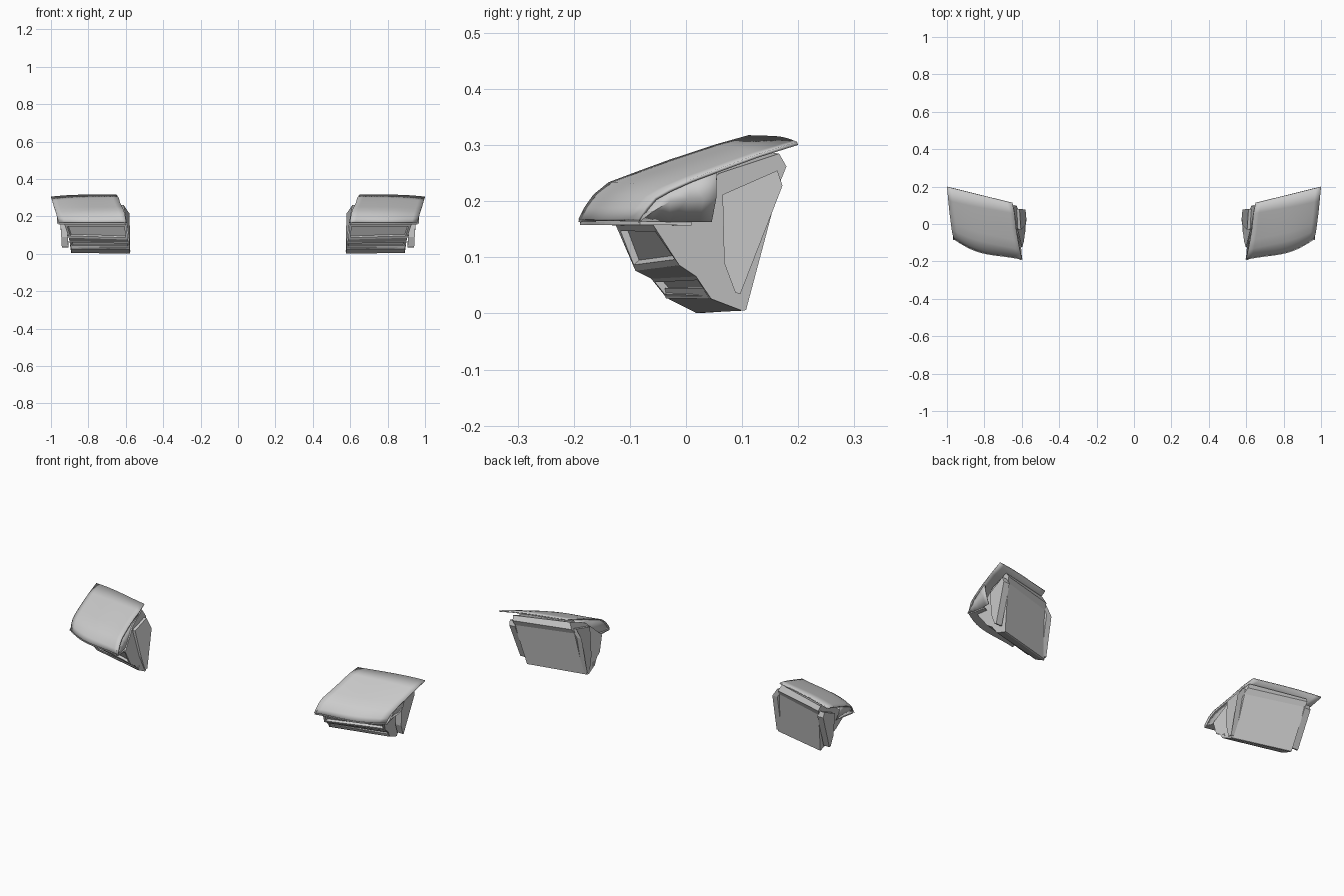
import bpy, bmesh, math
from mathutils import Vector

if "Cube" in bpy.data.objects:
    bpy.data.objects.remove(bpy.data.objects["Cube"])


def make(name, verts, faces, thick=0.0, smooth=False, close=False, recess=()):
    """Mesh object mirrored to both sides of x = 0."""
    bm = bmesh.new()
    vs = [bm.verts.new(v) for v in verts]
    fs = [bm.faces.new([vs[i] for i in f]) for f in faces]
    if close:
        bmesh.ops.recalc_face_normals(bm, faces=bm.faces)
    for index, rim, depth in recess:
        bmesh.ops.inset_region(bm, faces=[fs[index]], thickness=rim, use_even_offset=True)
        bmesh.ops.inset_region(bm, faces=[fs[index]], thickness=0.004, depth=-depth)
    me = bpy.data.meshes.new(name)
    bm.to_mesh(me)
    bm.free()
    ob = bpy.data.objects.new(name, me)
    bpy.context.collection.objects.link(ob)
    if thick:
        s = ob.modifiers.new("thickness", 'SOLIDIFY')
        s.thickness, s.offset = thick, -1
    ob.modifiers.new("other_side", 'MIRROR')
    if smooth:
        bpy.context.view_layer.objects.active = ob
        ob.select_set(True)
        bpy.ops.object.shade_smooth_by_angle(angle=math.radians(35))
        ob.select_set(False)
    return ob


def grid_faces(rows, cols):
    return [(r * cols + c, r * cols + c + 1, (r + 1) * cols + c + 1, (r + 1) * cols + c)
            for r in range(rows - 1) for c in range(cols - 1)]


def loft(name, a, b, **kw):
    """Closed solid between two matching end profiles."""
    n = len(a)
    faces = [(i, (i + 1) % n, n + (i + 1) % n, n + i) for i in range(n)]
    faces += [tuple(range(n)), tuple(range(n, 2 * n))]
    return make(name, a + b, faces, close=True, **kw)


# Curved cover: swept between its inner and outer edge curves, front to back
inner_edge = [(.598, -.192, .168), (.601, -.182, .188), (.605, -.165, .212), (.611, -.138, .234),
              (.620, -.09, .252), (.630, -.03, .274), (.639, .055, .302), (.650, .112, .318)]
outer_edge = [(.960, -.085, .168), (.965, -.072, .188), (.970, -.056, .207), (.975, -.03, .222),
              (.980, .01, .240), (.986, .055, .257), (.993, .125, .283), (1.0, .198, .306)]
COLS = 13


def cover_point(row, u):
    p = Vector(inner_edge[row]).lerp(Vector(outer_edge[row]), u)
    bulge = math.sin(math.pi * u ** 1.5)
    p.y -= .028 * bulge * (1 - row / 7)
    p.z += .005 * bulge * min(1, row / 3)
    return p


verts = [cover_point(r, c / (COLS - 1)) for r in range(8) for c in range(COLS)]
make("cover", verts, grid_faces(8, COLS), thick=.006, smooth=True)

# Flat trim rim under the cover's front edge
front = [cover_point(0, c / 12) + Vector((0, .003, -.004)) for c in range(13)]
back = [Vector((.605 + .335 * c / 12, -.11 + .12 * c / 12, .163)) for c in range(13)]
make("front_rim", front + back, grid_faces(2, 13), thick=.006)

# Side skirts hanging below the cover
top = [Vector(p) + Vector((-.008, 0, -.004)) for p in outer_edge[:6]]
low_y = [-.083, -.06, -.03, 0, .025, .046]
mid = [Vector((.968, y - .002 + i * .002, min(.205, t.z - .003)))
       for i, (y, t) in enumerate(zip(low_y, top))]
low = [Vector((.945, y, .163)) for y in low_y]
make("outer_skirt", low + mid + top, grid_faces(3, 6), thick=.004, smooth=True)
top = [Vector(p) + Vector((.006, 0, -.004)) for p in inner_edge[:7]]
low = [Vector((.602 + .003 * i, -.185 + .034 * i, .163 + .003 * i)) for i in range(7)]
make("inner_skirt", top + low, grid_faces(2, 7), thick=.004, smooth=True)

# Lamp housing: skewed wedge with recessed lamp window and lower slot
inner = [(.598, -.125, .157), (.588, -.09, .076), (.585, -.062, .062), (.580, -.035, .028),
         (.578, .018, .001), (.582, .030, .001), (.620, .078, .235), (.628, .098, .262),
         (.645, .088, .295), (.625, -.02, .255)]
outer = [(.928, -.058, .157), (.905, -.012, .086), (.900, .018, .066), (.893, .045, .026),
         (.890, .100, .005), (.892, .107, .006), (.925, .168, .235), (.930, .179, .262),
         (.935, .166, .285), (.932, .06, .250)]
loft("lamp_housing", inner, outer, recess=[(0, .012, .012), (2, .008, .012)])

# Lower lip across the housing front
a = [(.580, -.040, .045), (.580, -.036, .027), (.580, -.018, .030), (.580, -.025, .047)]
b = [(.888, .030, .045), (.888, .042, .026), (.888, .055, .030), (.888, .045, .047)]
loft("lower_lip", a, b)


# Side brackets: thin plates standing off the housing sides
def bracket(name, pts, dx):
    loft(name, pts, [(x + dx, y, z) for x, y, z in pts])


bracket("outer_bracket", [(.952, .065, .212), (.957, .163, .255), (.955, .172, .228),
                          (.940, .097, .035), (.942, .088, .037), (.945, .068, .09)], -.035)
bracket("inner_bracket", [(.605, -.03, .235), (.612, .08, .262), (.580, .078, .215),
                          (.576, .035, .012), (.576, .015, .012), (.582, -.01, .09)], .03)
